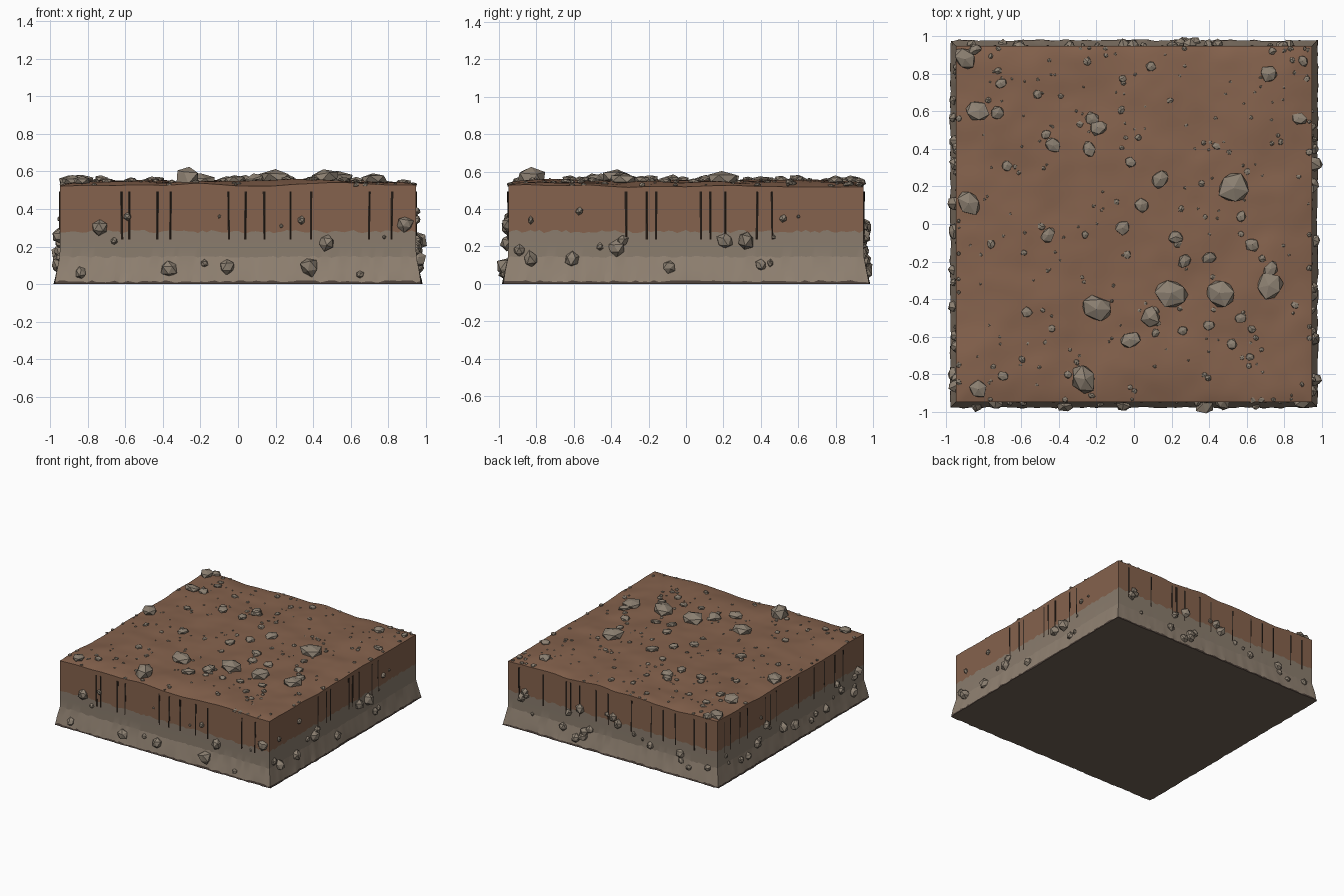
import bpy, bmesh, math, random
from mathutils import Matrix, Vector, noise

random.seed(7)
cube = bpy.data.objects.get("Cube")
if cube:
    bpy.data.objects.remove(cube, do_unlink=True)


def material(name, rgb):
    mat = bpy.data.materials.new(name)
    mat.use_nodes = True
    mat.diffuse_color = (*rgb, 1)
    mat.node_tree.nodes["Principled BSDF"].inputs["Base Color"].default_value = (*rgb, 1)
    return mat


soil = material("brown soil", (0.235, 0.123, 0.074))
clay = material("grey clay", (0.255, 0.203, 0.154))
gravel = material("pale gravel", (0.285, 0.225, 0.17))
bedrock = material("dark bedrock", (0.07, 0.05, 0.04))
underside = material("umber underside", (0.165, 0.121, 0.09))
stone = material("grey stone", (0.265, 0.218, 0.168))
root = material("dark root", (0.035, 0.023, 0.016))


def finish(bm, name, mats, smooth=False):
    bmesh.ops.recalc_face_normals(bm, faces=bm.faces)
    mesh = bpy.data.meshes.new(name)
    bm.to_mesh(mesh)
    bm.free()
    obj = bpy.data.objects.new(name, mesh)
    bpy.context.collection.objects.link(obj)
    for mat in mats:
        mesh.materials.append(mat)
    if smooth:
        bpy.ops.object.select_all(action="DESELECT")
        bpy.context.view_layer.objects.active = obj
        obj.select_set(True)
        bpy.ops.object.shade_smooth_by_angle(angle=math.radians(10))
    return obj


# Ground relief and wall shape
def ground(x, y):
    swell = noise.noise(Vector((x * 1.7, y * 1.7, 3)))
    bump = noise.noise(Vector((x * 3.8, y * 3.8, 5)))
    ripple = noise.noise(Vector((x * 9, y * 9, 8)))
    edge = max(abs(x), abs(y)) / 0.95
    return 0.547 + 0.015 * swell + 0.014 * bump + 0.004 * ripple - 0.022 * edge ** 10


def half_width(z):
    return 0.95 + 0.03 * max(0, 1 - z / 0.15)


# Soil block: relief on top, skirt extruded down through the layers
bm = bmesh.new()
bmesh.ops.create_grid(bm, x_segments=80, y_segments=80, size=0.95)
for v in bm.verts:
    v.co.z = ground(v.co.x, v.co.y)
rim = [e for e in bm.edges if e.is_boundary]
layers = [(0.47, 0.004, 0), (0.39, 0, 0), (0.28, 0.009, 0), (0.21, 0, 1),
          (0.145, 0.006, 1), (0.07, 0, 2), (0.014, 0.006, 2), (0, 0, 3)]
for height, jag, mat_index in layers:
    new = bmesh.ops.extrude_edge_only(bm, edges=rim)["geom"]
    rim = [g for g in new if isinstance(g, bmesh.types.BMEdge) and g.is_boundary]
    for f in (g for g in new if isinstance(g, bmesh.types.BMFace)):
        f.material_index = mat_index
    for v in {v for e in rim for v in e.verts}:
        x, y = v.co.x, v.co.y
        reach = max(abs(x), abs(y))
        flare = half_width(height) - 0.95
        wave = noise.noise(Vector((x * 22, y * 22, 1)))
        width = 0.95 + flare * (1 + 0.25 * wave)
        v.co.x, v.co.y = x * width / reach, y * width / reach
        v.co.z = height + jag * random.uniform(-1, 1)
for f in bmesh.ops.contextual_create(bm, geom=rim)["faces"]:
    f.material_index = 4
finish(bm, "soil_block", [soil, clay, gravel, bedrock, underside], smooth=True)


# Faceted stones
def add_stone(bm, place, r, flat):
    shape = Matrix.Diagonal((r * random.uniform(1, 1.2), r * random.uniform(0.85, 1.05), r * flat, 1))
    turn = Matrix.Rotation(random.uniform(0, math.tau), 4, "Z")
    tilt = Matrix.Rotation(random.uniform(-0.3, 0.3), 4, "X")
    verts = bmesh.ops.create_icosphere(bm, subdivisions=1, radius=1)["verts"]
    for v in verts:
        v.co *= random.uniform(0.85, 1.15)
    bmesh.ops.transform(bm, matrix=place @ turn @ tilt @ shape, verts=verts)


def on_ground(x, y, lift=0):
    return Matrix.Translation((x, y, ground(x, y) + lift))


# Walls are numbered front, left, back, right; u runs along the wall
def on_wall(side, u, z, out=0):
    spin = Matrix.Rotation(side * math.pi / 2, 4, "Z")
    return spin @ Matrix.Translation((u, -half_width(z) - out, z))


# Large ground stones: x, y, radius in hundredths
boulders = [
    (53, 19, 9), (20, -37, 9), (-20, -45, 8), (46, -37, 8),
    (72, -33, 7), (-88, 11, 7), (-83, 60, 6), (-90, 88, 6), (9, -50, 6),
    (-2, -62, 5), (14, 24, 5), (-83, -88, 5), (-19, 51, 5), (-22, 56, 4), (72, 80, 5),
    (-73, 59, 4), (-24, 40, 4), (-43, 42, 4), (-47, 48, 3), (-46, -6, 4),
    (-6, -2, 4), (4, 10, 4), (22, -7, 4), (27, -20, 4), (40, -18, 4),
    (63, -11, 4), (57, 4, 3), (88, 56, 4), (73, -24, 4), (-71, 75, 3),
    (-70, -81, 3), (-68, 31, 3), (9, 84, 3), (90, 87, 3), (-2, 33, 3),
    (40, -54, 3), (52, -64, 3), (57, -50, 3), (-57, -47, 3), (26, -57, 3)]
bm = bmesh.new()
for x, y, r in boulders:
    add_stone(bm, on_ground(x / 100, y / 100, r / 500), r / 100, 0.5)
add_stone(bm, on_ground(-0.27, -0.83, 0.02), 0.074, 0.95)
add_stone(bm, on_ground(-0.85, 0.93, 0.01), 0.035, 0.8)
finish(bm, "ground_boulders", [stone])

# Small ground pebbles
bm = bmesh.new()
for i in range(210):
    x, y = random.uniform(-0.94, 0.94), random.uniform(-0.94, 0.94)
    add_stone(bm, on_ground(x, y), 0.007 + 0.018 * random.random() ** 3, 0.7)
# Rim pebbles along the top edges
for side in range(4):
    for i in range(7):
        p = on_wall(side, random.uniform(-0.93, 0.93), 0.53, -0.015)
        add_stone(bm, p, random.uniform(0.01, 0.022), 0.7)
finish(bm, "ground_pebbles", [stone])

# Stones embedded in the walls: u, z, radius in hundredths
front_stones = [(-74, 30, 4), (-66, 23, 2), (-59, 36, 2), (-84, 6, 3), (-37, 8, 4),
                (-18, 11, 2), (-6, 9, 4), (38, 9, 5), (47, 22, 4), (34, 34, 2),
                (89, 32, 4), (78, 25, 1), (23, 31, 1), (65, 5, 2), (-10, 36, 1)]
left_stones = [(-89, 18, 3), (-83, 13, 4), (-61, 13, 4), (-57, 39, 2), (-46, 20, 2),
               (-37, 19, 4), (-34, 23, 3), (-9, 9, 3), (21, 23, 4), (32, 23, 5),
               (40, 10, 3), (45, 11, 2), (47, 25, 1), (52, 35, 2), (60, 36, 1), (-83, 34, 2)]


def random_stones():
    return [(random.uniform(-92, 92), random.triangular(5, 37, 12), random.uniform(1.2, 4))
            for i in range(22)]


walls = ["front", "left", "back", "right"]
for side, stones in enumerate([front_stones, left_stones, random_stones(), random_stones()]):
    bm = bmesh.new()
    for u, z, r in stones:
        add_stone(bm, on_wall(side, u / 100, z / 100), r / 95, 1.05)
    finish(bm, walls[side] + "_wall_stones", [stone])

# Thin roots sunk into each wall: u in hundredths
roots = [[-62, -58, -43, -36, -5, 4, 14, 28, 39, 70, 82],
         [-32, -21, -16, 8, 13, 21, 38, 46],
         [-85, -63, -42, -38, -30, -15, -4, 17, 35, 46, 57, 74, 85],
         [-86, -78, -66, -56, -33, -26, -18, 10, 30, 44, 57, 68]]
for side, places in enumerate(roots):
    bm = bmesh.new()
    for u in places:
        thick = random.uniform(0.006, 0.009)
        verts = bmesh.ops.create_cone(bm, cap_ends=True, segments=6, radius1=thick * 0.85,
                                      radius2=thick, depth=0.255)["verts"]
        lean = Matrix.Rotation(random.uniform(-0.015, 0.015), 4, "Y")
        place = on_wall(side, u / 100, 0.365, -0.003)
        bmesh.ops.transform(bm, matrix=place @ lean, verts=verts)
    finish(bm, walls[side] + "_wall_roots", [root])
